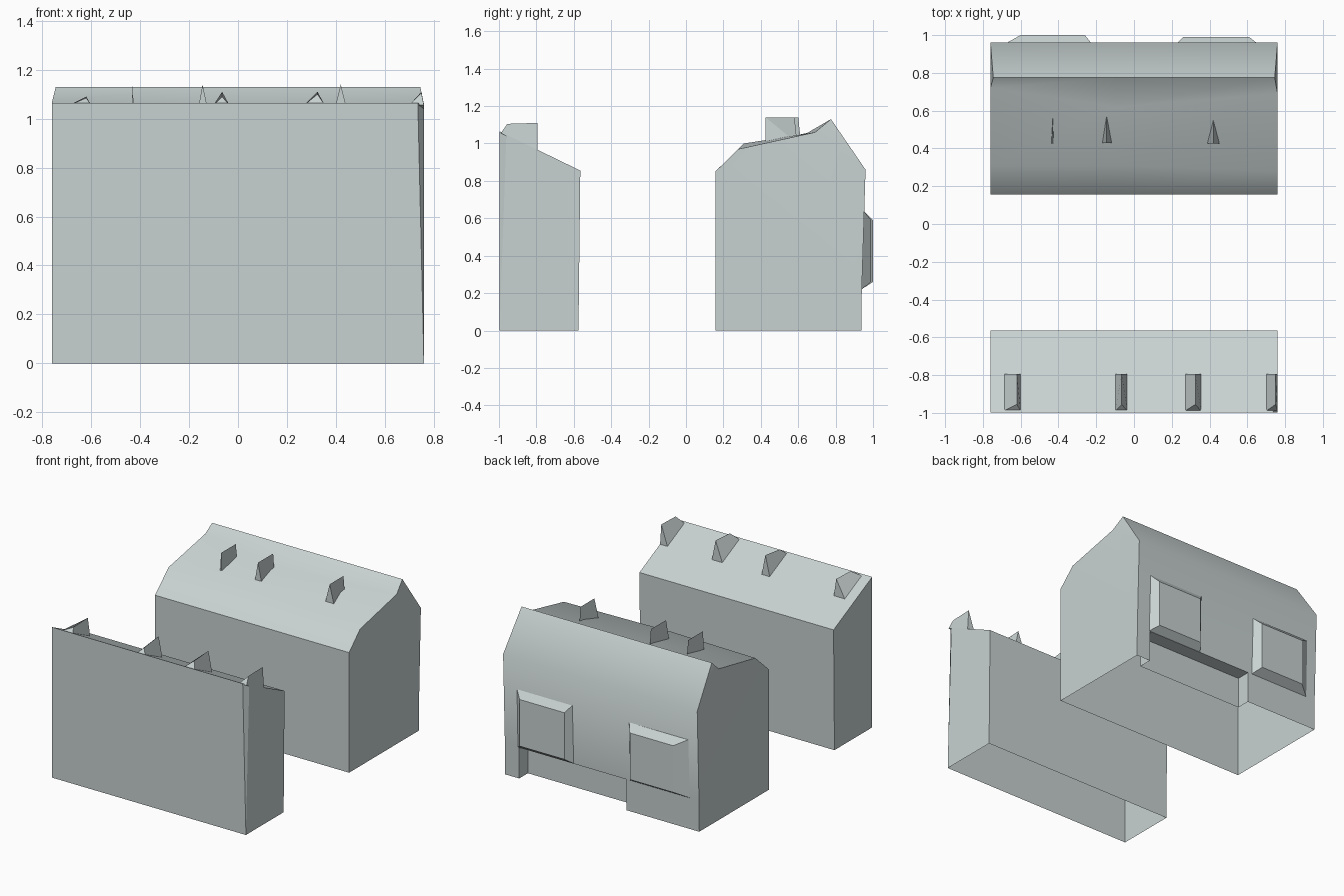
import bpy, bmesh, math

cube = bpy.data.objects.get("Cube")
if cube:
    bpy.data.objects.remove(cube, do_unlink=True)

# One pale stone colour for everything
stone = bpy.data.materials.new("pale_grey_stone")
stone.use_nodes = True
stone.diffuse_color = (0.58, 0.64, 0.64, 1)
stone.node_tree.nodes["Principled BSDF"].inputs["Base Color"].default_value = (0.58, 0.64, 0.64, 1)
stone.node_tree.nodes["Principled BSDF"].inputs["Roughness"].default_value = 0.9


def make(name, polys, smooth=None):
    """Build an object from a list of polygons given as point lists."""
    bm = bmesh.new()
    for poly in polys:
        bm.faces.new([bm.verts.new(p) for p in poly])
    bmesh.ops.remove_doubles(bm, verts=bm.verts, dist=0.0005)
    bmesh.ops.recalc_face_normals(bm, faces=bm.faces)
    mesh = bpy.data.meshes.new(name)
    bm.to_mesh(mesh)
    bm.free()
    mesh.materials.append(stone)
    ob = bpy.data.objects.new(name, mesh)
    bpy.context.collection.objects.link(ob)
    if smooth:
        bpy.ops.object.select_all(action='DESELECT')
        ob.select_set(True)
        bpy.context.view_layer.objects.active = ob
        bpy.ops.object.shade_smooth_by_angle(angle=math.radians(smooth))
    return ob


def loft(a, b):
    """Quads joining two matching open outlines."""
    return [[a[i], a[i + 1], b[i + 1], b[i]] for i in range(len(a) - 1)]


W = 0.76

# Rear house: front wall, shoulder, shallow roof and ridge lofted along x
def house_section(x, shoulder, valley, ridge_x):
    return [(x, 0.157, 0), (x, 0.157, 0.85), (x, *shoulder), (x, *valley), (ridge_x, 0.775, 1.13),
            (x, 0.96, 0.86)]

sections = [house_section(-W, (0.31, 0.99), (0.72, 1.07), -0.745),
            house_section(-0.1, (0.31, 1.0), (0.62, 1.04), -0.1),
            house_section(W, (0.28, 0.97), (0.69, 1.06), 0.745)]
polys = loft(sections[0], sections[1]) + loft(sections[1], sections[2])

# End walls, each with a small slanted gable triangle
for s in (sections[0], sections[2]):
    x = s[0][0]
    polys.append(s[:4] + [s[5], (x, 0.94, 0.22), (x, 0.937, 0)])
    polys.append([s[3], s[4], s[5]])

# Back wall with a low recess
LEFT, RIGHT, TOP, DEEP = 0.65, -0.19, 0.22, 0.84
polys.append([(-W, 0.94, TOP), (RIGHT, 0.94, TOP), (LEFT, 0.94, TOP), (W, 0.94, TOP),
              (W, 0.96, 0.86), (-0.1, 0.96, 0.86), (-W, 0.96, 0.86)])
for a, b in ((-W, RIGHT), (LEFT, W)):
    polys.append([(a, 0.937, 0), (b, 0.937, 0), (b, 0.94, TOP), (a, 0.94, TOP)])
for x in (LEFT, RIGHT):
    polys.append([(x, 0.937, 0), (x, 0.94, TOP), (x, DEEP, TOP), (x, DEEP, 0)])
polys.append([(LEFT, 0.94, TOP), (RIGHT, 0.94, TOP), (RIGHT, DEEP, TOP), (LEFT, DEEP, TOP)])
polys.append([(LEFT, DEEP, TOP), (RIGHT, DEEP, TOP), (RIGHT, DEEP, 0), (LEFT, DEEP, 0)])
make("rear_house", polys, 38)

# Bulging bays on the back wall
def bay(name, x0, x1, f0, f1, y):
    base = [(x0, 0.938, 0.22), (x1, 0.938, 0.22), (x1, 0.95, 0.64), (x0, 0.95, 0.64)]
    face = [(f0, y, 0.26), (f1, y, 0.26), (f1, y, 0.59), (f0, y, 0.59)]
    make(name, [face] + loft(base + base[:1], face + face[:1]))

bay("right_bay", -0.69, -0.22, -0.6, -0.26, 1.0)
bay("left_bay", 0.22, 0.66, 0.26, 0.61, 0.99)

# Thin roof fins with a level crest
def fin(name, crest, base, y0, y1, foot, top):
    a, b = (crest, y0, top), (crest, y1, top)
    l, r, p = (base[0], y0, foot), (base[1], y0, foot), (crest, y1 + 0.015, foot)
    make(name, [[a, l, r], [a, b, p, l], [a, r, p, b], [l, p, r]])

fin("rear_fin_right", -0.43, (-0.438, -0.425), 0.425, 0.59, 1.0, 1.135)
fin("rear_fin_middle", -0.145, (-0.17, -0.115), 0.43, 0.6, 1.0, 1.14)
fin("rear_fin_left", 0.42, (0.385, 0.455), 0.425, 0.58, 1.0, 1.14)

# Front block: tall flat front, sloping roof, clipped left front corner
outline = [(-0.997, 0), (-0.997, 1.065), (-0.565, 0.855), (-0.575, 0)]
right = [(-W, y, z) for y, z in outline]
left = [(W, y, z) for y, z in outline]
clip_front, clip_side = (0.735, -0.997, 1.065), (W, -0.96, 1.047)
make("front_block", [
    right, [left[0], clip_side, left[2], left[3]],
    [right[0], left[0], clip_front, right[1]],
    [left[0], clip_side, clip_front],
    [right[1], clip_front, clip_side, left[2], right[2]],
    [right[2], left[2], left[3], right[3]]])

# Wedge fins on the front roof, upright at the back and running out at the front
def wedge(name, crest, x0, x1, top, front_top):
    back, front = -0.795, -0.955
    a, b = (crest, back, top), (crest, front, front_top)
    l, r = (x0, back, 0.96), (x1, back, 0.96)
    fl, fr = (x0, -0.99, 1.055), (x1, -0.99, 1.055)
    make(name, [[a, l, r], [a, b, fl, l], [a, r, fr, b], [b, fr, fl], [l, fl, fr, r]])

wedge("front_fin_right", -0.62, -0.69, -0.6, 1.09, 1.085)
wedge("front_fin_middle", -0.065, -0.1, -0.035, 1.11, 1.09)
wedge("front_fin_left", 0.325, 0.27, 0.355, 1.11, 1.1)
wedge("front_fin_end", 0.75, 0.7, 0.76, 1.11, 1.105)
